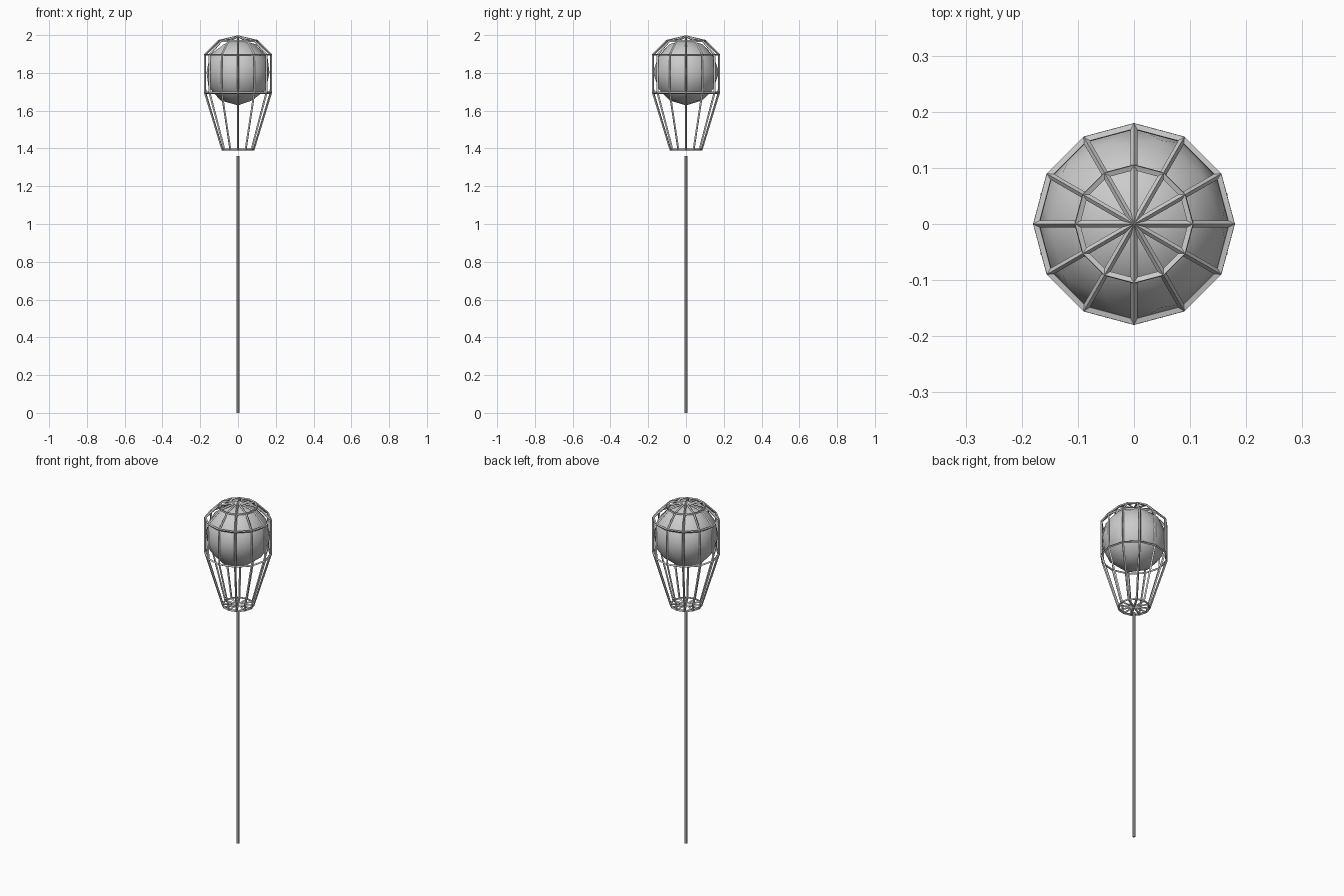
import bpy, bmesh
from math import cos, sin, tau

if "Cube" in bpy.data.objects:
    bpy.data.objects.remove(bpy.data.objects["Cube"])

SIDES = 12

# Cage: 12-sided lathed shell with fan caps, turned into struts
profile = [(0.083, 1.395), (0.174, 1.695), (0.174, 1.897), (0.102, 1.969)]
bm = bmesh.new()
rings = [[bm.verts.new((r * cos(tau * i / SIDES), r * sin(tau * i / SIDES), z))
          for i in range(SIDES)] for r, z in profile]
bottom = bm.verts.new((0, 0, 1.395))
apex = bm.verts.new((0, 0, 1.993))
for i in range(SIDES):
    j = (i + 1) % SIDES
    for a, b in zip(rings, rings[1:]):
        bm.faces.new((a[i], a[j], b[j], b[i]))
    bm.faces.new((bottom, rings[0][j], rings[0][i]))
    bm.faces.new((apex, rings[-1][i], rings[-1][j]))
mesh = bpy.data.meshes.new("cage")
bm.to_mesh(mesh)
bm.free()
cage = bpy.data.objects.new("cage", mesh)
bpy.context.collection.objects.link(cage)
wire = cage.modifiers.new("struts", 'WIREFRAME')
wire.thickness = 0.012
wire.use_even_offset = True

# Ball held inside the cage
bpy.ops.mesh.primitive_ico_sphere_add(subdivisions=2, radius=0.175, location=(0, 0, 1.803))
ball = bpy.context.object
ball.name = "ball"
bpy.ops.object.shade_smooth()

# Thin stick
bpy.ops.mesh.primitive_cylinder_add(vertices=8, radius=0.008, depth=1.36, location=(0, 0, 0.68))
stick = bpy.context.object
stick.name = "stick"
bpy.ops.object.shade_smooth_by_angle()
